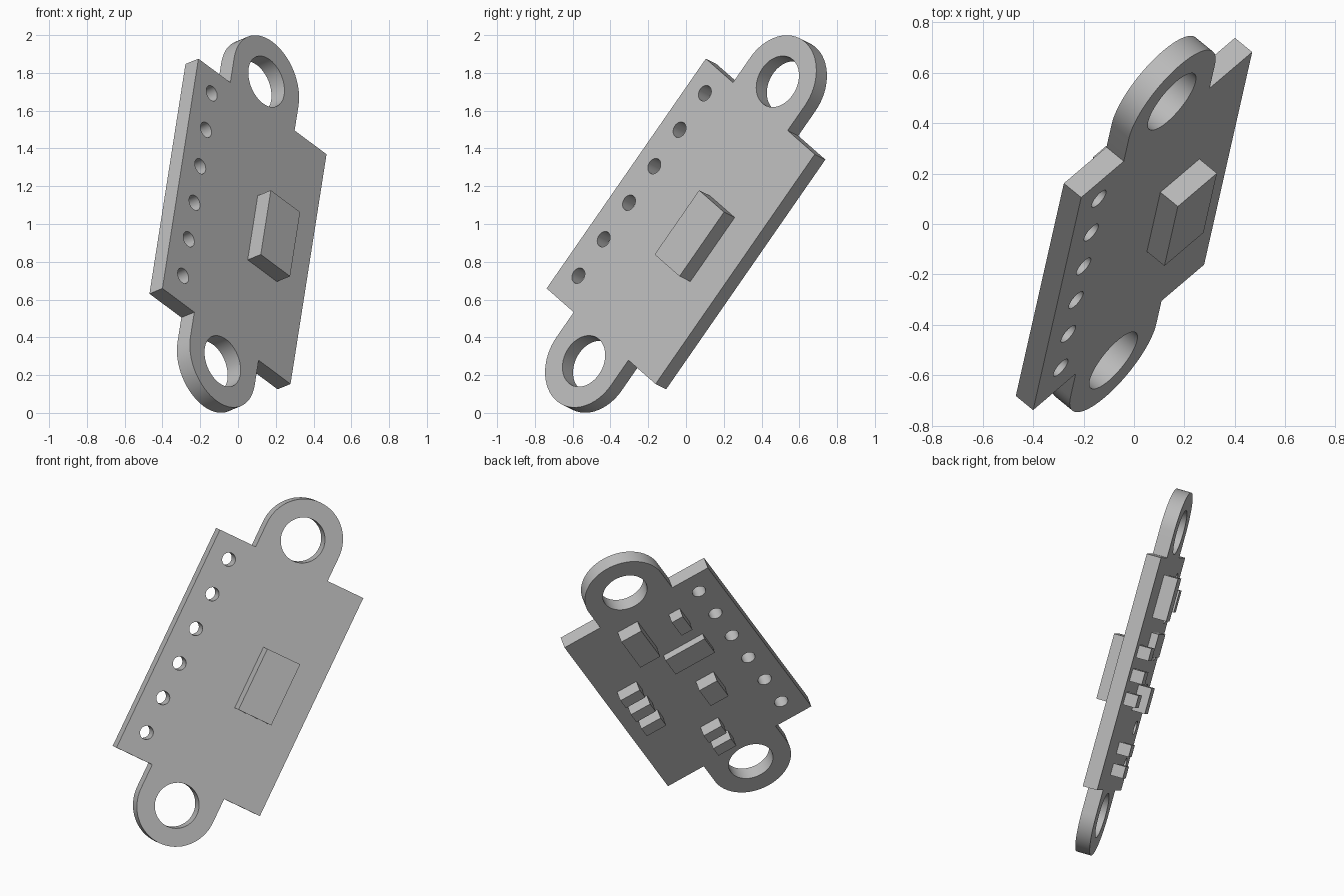
import bpy, bmesh, math
from mathutils import Matrix, Vector

cube = bpy.data.objects.get("Cube")
if cube:
    bpy.data.objects.remove(cube, do_unlink=True)

# Single grey material
grey = bpy.data.materials.new("plain grey")
grey.use_nodes = True
colour = (0.5, 0.5, 0.5, 1)
grey.diffuse_color = colour
grey.node_tree.nodes["Principled BSDF"].inputs["Base Color"].default_value = colour

# Board frame: width, length and front normal directions
width_dir = Vector((0.662, 0.563, -0.494)).normalized()
normal_dir = width_dir.cross(Vector((0.129, 0.566, 0.814))).normalized()
length_dir = normal_dir.cross(width_dir)
frame = Matrix((width_dir, length_dir, normal_dir)).transposed().to_4x4()
frame.translation = (0, 0, 1)

HALF_W, HALF_L, HALF_T = 0.512, 0.746, 0.0465
EAR_V, EAR_R, EAR_HOLE = 0.908, 0.257, 0.142


def arc(cu, cv, r, start, end, steps):
    return [(cu + r * math.cos(a), cv + r * math.sin(a))
            for a in (start + (end - start) * i / steps for i in range(steps + 1))]


def circle(cu, cv, r, steps=48):
    return arc(cu, cv, r, 0, math.tau, steps)[:-1]


def add_object(name, bm):
    bmesh.ops.recalc_face_normals(bm, faces=bm.faces)
    mesh = bpy.data.meshes.new(name)
    bm.to_mesh(mesh)
    bm.free()
    mesh.materials.clear()
    mesh.materials.append(grey)
    obj = bpy.data.objects.new(name, mesh)
    obj.matrix_world = frame
    bpy.context.collection.objects.link(obj)
    return obj


def plate(name, loops):
    """Extruded flat plate; the first loop is the outline, the rest are holes."""
    curve = bpy.data.curves.new(name + " profile", "CURVE")
    curve.dimensions = "2D"
    curve.fill_mode = "BOTH"
    curve.extrude = HALF_T
    for loop in loops:
        spline = curve.splines.new("POLY")
        spline.points.add(len(loop) - 1)
        for point, (u, v) in zip(spline.points, loop):
            point.co = (u, v, 0, 1)
        spline.use_cyclic_u = True
    helper = bpy.data.objects.new(name + " profile", curve)
    bpy.context.collection.objects.link(helper)
    bpy.context.view_layer.update()
    evaluated = helper.evaluated_get(bpy.context.evaluated_depsgraph_get())
    bm = bmesh.new()
    bm.from_mesh(evaluated.to_mesh())
    evaluated.to_mesh_clear()
    bpy.data.objects.remove(helper, do_unlink=True)
    bmesh.ops.remove_doubles(bm, verts=bm.verts, dist=0.0001)
    return add_object(name, bm)


def block(name, u0, u1, v0, v1, height, side):
    """Box standing on the front (side 1) or back (side -1) of the board."""
    bm = bmesh.new()
    bmesh.ops.create_cube(bm, size=1)
    place = Matrix.Translation(((u0 + u1) / 2, (v0 + v1) / 2, side * (HALF_T + height / 2)))
    bm.transform(place @ Matrix.Diagonal((u1 - u0, v1 - v0, height, 1)))
    return add_object(name, bm)


# Circuit board with a mounting ear at each end and a row of pin holes
half = [(HALF_W, -HALF_L), (HALF_W, HALF_L), (EAR_R, HALF_L)]
half += arc(0, EAR_V, EAR_R, 0, math.pi, 32) + [(-EAR_R, HALF_L)]
outline = half + [(-u, -v) for u, v in half]
# Each half starts at a corner that the other half does not repeat
holes = [circle(0, s * EAR_V, EAR_HOLE) for s in (1, -1)]
holes += [circle(-0.378, -0.582 + 0.237 * i, 0.043, 32) for i in range(6)]
board = plate("circuit_board", [outline] + holes)
bpy.context.view_layer.objects.active = board
board.select_set(True)
bpy.ops.object.shade_smooth_by_angle(angle=math.radians(30))
board.select_set(False)

# Main chip on the front
block("front_chip", 0.066, 0.30, -0.21, 0.207, 0.094, 1)

# Larger parts on the back
block("back_long_part", 0.045, 0.187, 0.362, 0.637, 0.09, -1)
block("back_small_part", -0.216, -0.138, 0.415, 0.556, 0.075, -1)
block("back_flat_chip", -0.237, 0.043, 0.118, 0.267, 0.047, -1)
block("back_square_part", -0.149, -0.022, -0.233, -0.068, 0.085, -1)

# Rows of small resistors on the back
for i in range(3):
    v = 0.145 - 0.151 * i
    block(f"side_resistor_{i + 1}", 0.277, 0.415, v - 0.04, v + 0.04, 0.08, -1)
for i in range(2):
    v = -0.473 - 0.138 * i
    block(f"end_resistor_{i + 1}", 0, 0.127, v - 0.038, v + 0.038, 0.08, -1)
